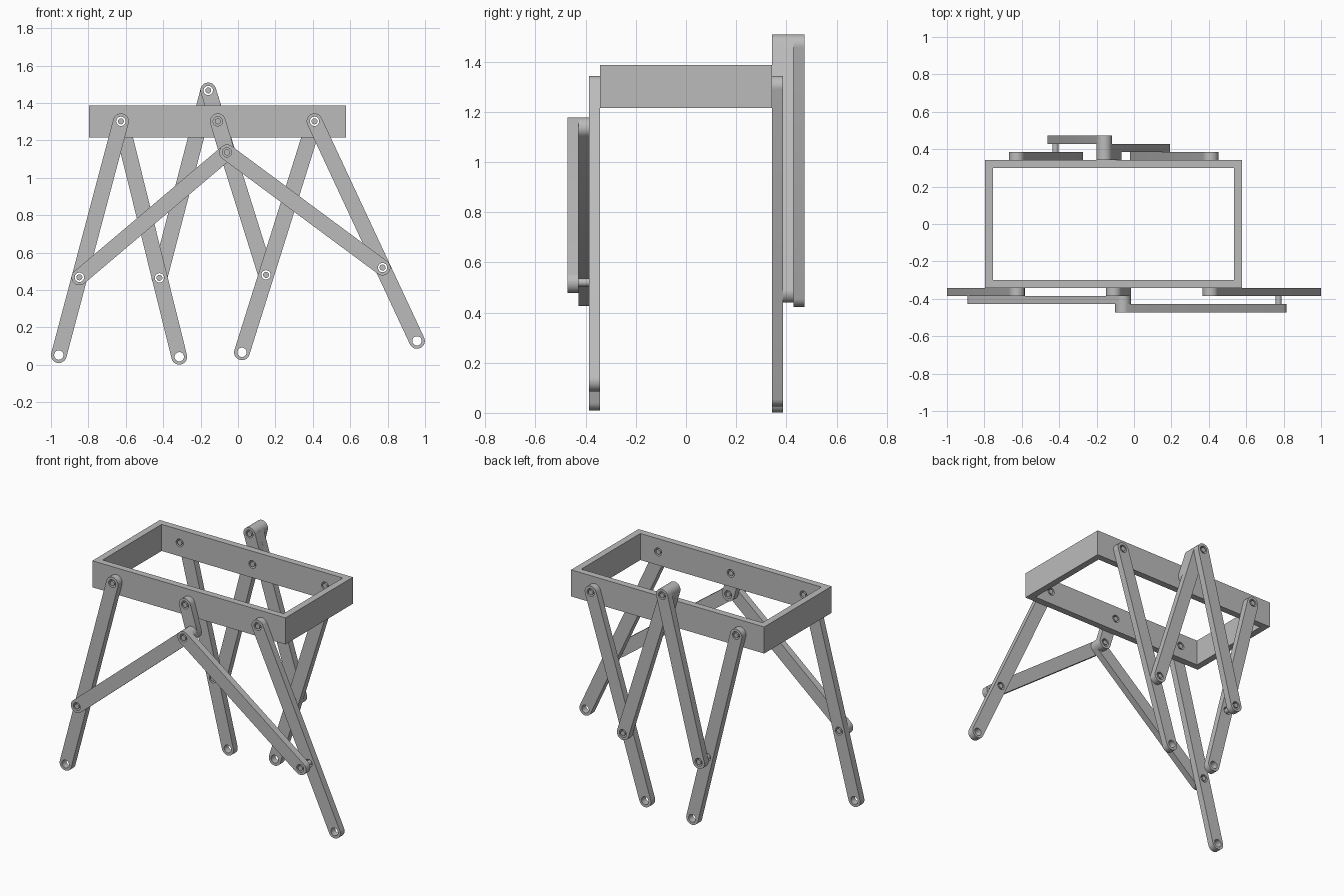
import bpy
import bmesh
from math import pi, cos, sin, atan2, radians
from mathutils import Matrix, Vector

cube = bpy.data.objects.get("Cube")
if cube:
    bpy.data.objects.remove(cube, do_unlink=True)

metal = bpy.data.materials.new("plain grey")
metal.use_nodes = True
GREY = (0.5, 0.5, 0.5, 1)
metal.diffuse_color = GREY
metal.node_tree.nodes["Principled BSDF"].inputs["Base Color"].default_value = GREY

T = 0.043          # bar and wall thickness
SIDE = 0.343       # outer face of the frame
R_BAR, R_HOLE, R_PIN = 0.042, 0.025, 0.016
UPRIGHT = Matrix.Rotation(pi / 2, 4, 'X')   # profile y becomes z, depth becomes -y


def arc(centre, radius, start=0, sweep=2 * pi, steps=24):
    return [(centre[0] + radius * cos(start + sweep * i / steps),
             centre[1] + radius * sin(start + sweep * i / steps)) for i in range(steps)]


def capsule(a, b):
    angle = atan2(b[1] - a[1], b[0] - a[0])
    points = []
    for centre, start in ((a, angle + pi / 2), (b, angle - pi / 2)):
        points += arc(centre, R_BAR, start, pi, 16)
        points.append((centre[0] + R_BAR * cos(start + pi), centre[1] + R_BAR * sin(start + pi)))
    return points


def rectangle(x0, x1, y0, y1):
    return [(x0, y0), (x1, y0), (x1, y1), (x0, y1)]


def extruded(name, loops, depth, matrix):
    """Fill an outline (with optional hole loops) and give it depth."""
    bm = bmesh.new()
    for loop in loops:
        verts = [bm.verts.new((x, y, 0)) for x, y in loop]
        for i, v in enumerate(verts):
            bm.edges.new((v, verts[i - 1]))
    bmesh.ops.triangle_fill(bm, edges=bm.edges[:], use_beauty=True)
    top = bmesh.ops.extrude_face_region(bm, geom=bm.faces[:])
    bmesh.ops.translate(bm, vec=(0, 0, depth),
                        verts=[g for g in top["geom"] if isinstance(g, bmesh.types.BMVert)])
    bmesh.ops.recalc_face_normals(bm, faces=bm.faces[:])
    bm.transform(matrix)
    mesh = bpy.data.meshes.new(name)
    bm.to_mesh(mesh)
    bm.free()
    obj = bpy.data.objects.new(name, mesh)
    obj.data.materials.append(metal)
    bpy.context.collection.objects.link(obj)
    return obj


def smooth(obj):
    bpy.ops.object.select_all(action='DESELECT')
    obj.select_set(True)
    bpy.context.view_layer.objects.active = obj
    bpy.ops.object.shade_smooth_by_angle(angle=radians(30))


def upright(name, loops, y0, y1):
    low, high = sorted((y0, y1))
    obj = extruded(name, loops, high - low, Matrix.Translation(Vector((0, high, 0))) @ UPRIGHT)
    smooth(obj)
    return obj


def layer(side, n):
    return side * (SIDE + n * T)


def bar(name, a, b, side, n):
    upright(name, [capsule(a, b), arc(a, R_HOLE), arc(b, R_HOLE)], layer(side, n), layer(side, n + 1))


def pin(name, centre, side, n0, n1):
    upright(name, [arc(centre, R_PIN)], layer(side, n0), layer(side, n1))


LEFT_HIP, RIGHT_HIP, AXLE = (0.409, 1.302), (-0.626, 1.302), (-0.108, 1.302)

# Open rectangular frame with pivot holes in the long walls
X0, X1 = -0.797, 0.578
frame = extruded("frame", [rectangle(X0, X1, -SIDE, SIDE),
                           rectangle(X0 + T, X1 - T, T - SIDE, SIDE - T)],
                 0.171, Matrix.Translation(Vector((0, 0, 1.216))))
for pivot in (LEFT_HIP, RIGHT_HIP, AXLE):
    cutter = upright("pivot_cutter", [arc(pivot, R_HOLE)], -SIDE - T, SIDE + T)
    cutter.hide_render = True
    cut = frame.modifiers.new("pivot_hole", 'BOOLEAN')
    cut.operation = 'DIFFERENCE'
    cut.solver = 'EXACT'
    cut.object = cutter
    bpy.context.view_layer.objects.active = frame
    bpy.ops.object.modifier_apply(modifier=cut.name)
    bpy.data.objects.remove(cutter, do_unlink=True)
smooth(frame)

# Each side: crank end, then (foot, knee, rod layer) for the right and left legs
sides = {
    "front": (-1, (-0.059, 1.136),
              ((-0.958, 0.052), (-0.848, 0.468), 1), ((0.957, 0.128), (0.773, 0.52), 2)),
    "back": (1, (-0.159, 1.467),
             ((-0.314, 0.043), (-0.42, 0.465), 2), ((0.021, 0.067), (0.15, 0.481), 1)),
}
for where, (side, crank, right, left) in sides.items():
    bar(where + "_crank", AXLE, crank, side, 0)
    pin(where + "_axle_pin", AXLE, side, -1, 1)
    pin(where + "_crank_pin", crank, side, 0, 3)
    for hand, hip, (foot, knee, n) in (("right", RIGHT_HIP, right), ("left", LEFT_HIP, left)):
        tag = where + "_" + hand
        # Leg with holes at hip, knee and foot
        upright(tag + "_leg", [capsule(hip, foot)] + [arc(p, R_HOLE) for p in (hip, knee, foot)],
                layer(side, 0), layer(side, 1))
        bar(tag + "_rod", crank, knee, side, n)
        pin(tag + "_hip_pin", hip, side, -1, 1)
        pin(tag + "_knee_pin", knee, side, 0, n + 1)
